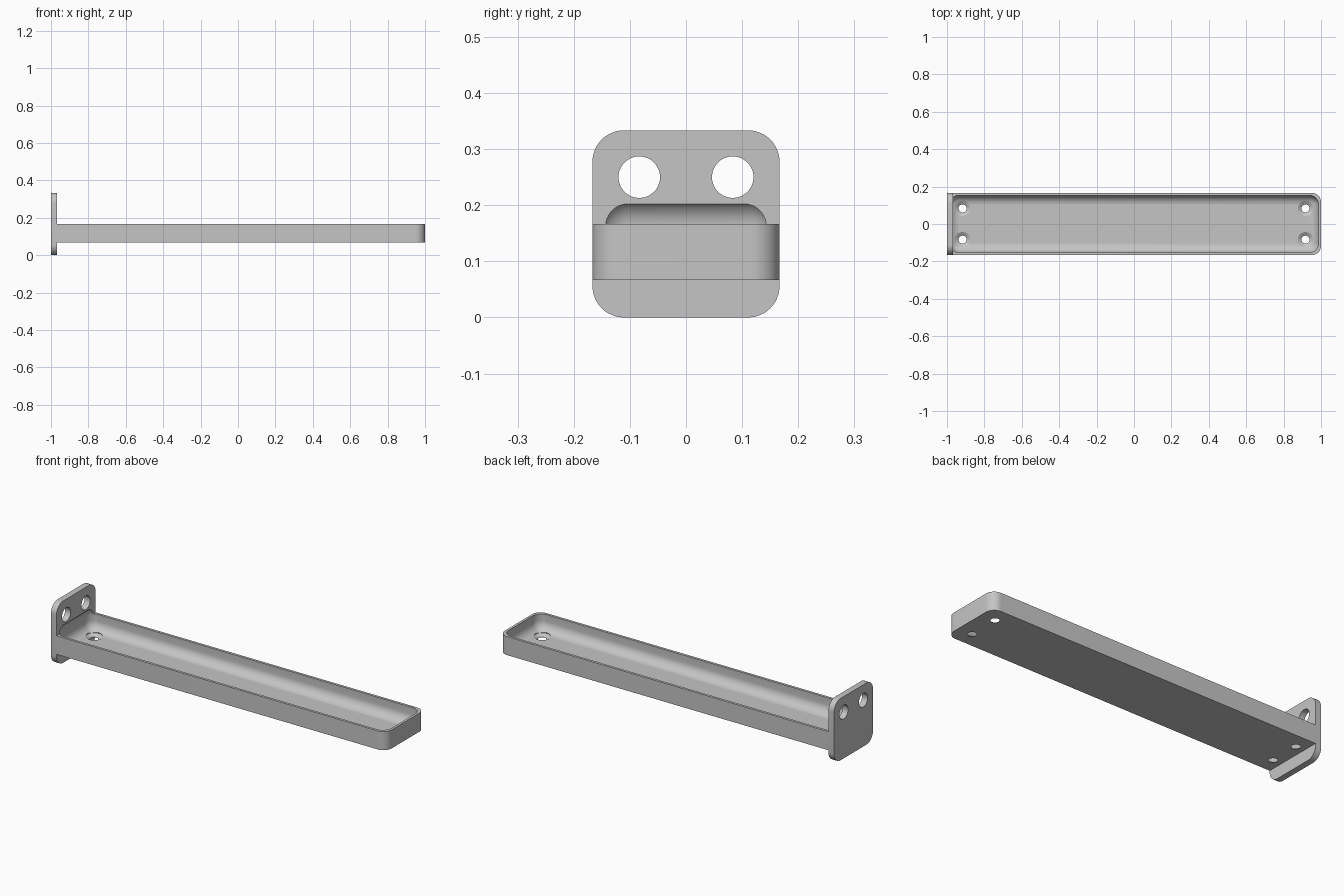
import bpy, bmesh
from mathutils import Matrix, Vector

cube = bpy.data.objects.get("Cube")
if cube:
    bpy.data.objects.remove(cube, do_unlink=True)

grey = bpy.data.materials.new("plain grey")
grey.use_nodes = True
colour = (0.56, 0.56, 0.56, 1)
grey.diffuse_color = colour
grey.node_tree.nodes["Principled BSDF"].inputs["Base Color"].default_value = colour


def finish(bm, name):
    bmesh.ops.recalc_face_normals(bm, faces=bm.faces)
    mesh = bpy.data.meshes.new(name)
    bm.to_mesh(mesh)
    bm.free()
    mesh.materials.append(grey)
    obj = bpy.data.objects.new(name, mesh)
    bpy.context.collection.objects.link(obj)
    return obj


def rounded_box(name, low, high, radius, pick):
    """Box between two corners with the picked edges rounded."""
    low, high = Vector(low), Vector(high)
    bm = bmesh.new()
    bmesh.ops.create_cube(bm, size=1)
    for v in bm.verts:
        v.co = (low + high) / 2 + v.co * (high - low)
    edges = [e for e in bm.edges if pick(*e.verts)]
    bmesh.ops.bevel(bm, geom=edges, offset=radius, offset_type='OFFSET',
                    segments=12, profile=0.5, affect='EDGES', clamp_overlap=True)
    return finish(bm, name)


def turned_cutter(name, profile, matrix):
    """Solid of revolution from (radius, height) pairs."""
    bm = bmesh.new()
    rings = []
    for r, h in profile:
        made = bmesh.ops.create_circle(bm, segments=48, radius=r,
                                       matrix=matrix @ Matrix.Translation((0, 0, h)))
        rings.append(made["verts"])
    for a, b in zip(rings, rings[1:]):
        for i in range(len(a)):
            j = (i + 1) % len(a)
            bm.faces.new((a[i], a[j], b[j], b[i]))
    bm.faces.new(rings[0])
    bm.faces.new(rings[-1])
    return finish(bm, name)


def cut(target, cutters):
    for c in cutters:
        mod = target.modifiers.new("cut", 'BOOLEAN')
        mod.operation = 'DIFFERENCE'
        mod.solver = 'EXACT'
        mod.object = c
        bpy.ops.object.select_all(action='DESELECT')
        target.select_set(True)
        bpy.context.view_layer.objects.active = target
        bpy.ops.object.modifier_apply(modifier=mod.name)
    bpy.ops.object.shade_smooth_by_angle(angle=0.5)


half, joint = 0.1667, -0.9667

# Upright mounting plate, rounded at its four corners
plate = rounded_box("mounting_plate", (-1, -half, 0), (joint, half, 2 * half), 0.056,
                    lambda a, b: abs(a.co.x - b.co.x) > 0.01)

# Long tray, rounded at its free end
tray = rounded_box("tray", (joint, -half, 0.0667), (1, half, half), 0.05,
                   lambda a, b: abs(a.co.z - b.co.z) > 0.01 and a.co.x > 0)

# Pillow-shaped hollow that also bites into the plate
hollow = rounded_box("hollow_cutter", (-0.9867, -0.1533, 0.08), (0.9867, 0.1533, 0.2125),
                     0.05, lambda a, b: True)

# Countersunk screw holes in the tray floor
screws = [turned_cutter("screw_cutter",
                        [(0.0215, 0.04), (0.0215, 0.068), (0.0417, 0.081), (0.0417, 0.13)],
                        Matrix.Translation((x, y, 0)))
          for x in (-0.9167, 0.9167) for y in (-0.0833, 0.0833)]

# Through holes in the plate
bolts = [turned_cutter("bolt_cutter", [(0.037, -0.1), (0.037, 0.1)],
                       Matrix.Translation((-1, y, 0.25)) @ Matrix.Rotation(1.5707963, 4, 'Y'))
         for y in (-0.0833, 0.0833)]

cut(plate, [hollow] + bolts)
cut(tray, [hollow] + screws)

for c in [hollow] + screws + bolts:
    bpy.data.objects.remove(c, do_unlink=True)
